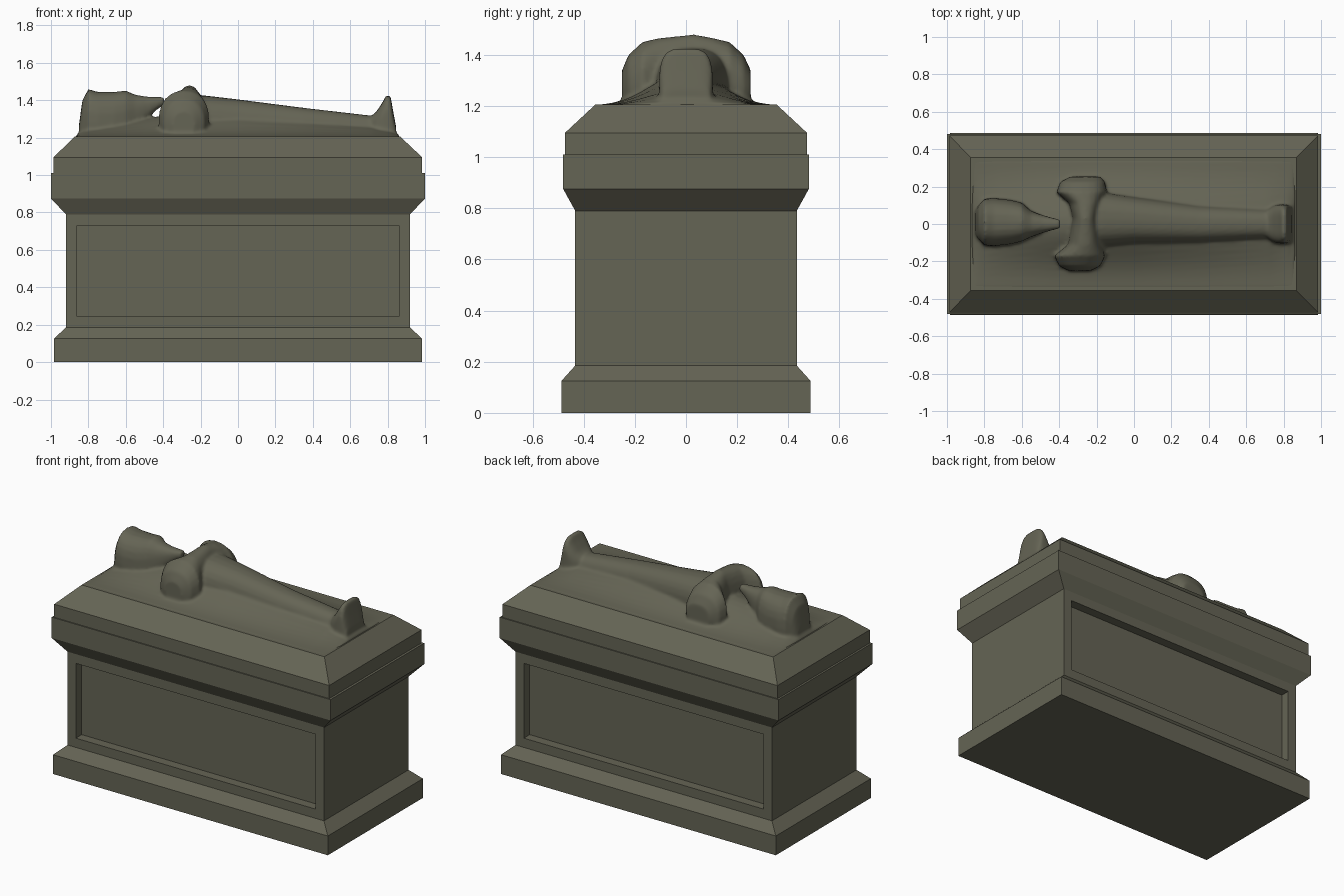
import bpy, bmesh, math
from mathutils import Vector

stone = bpy.data.materials.new("dark_olive_stone")
stone.diffuse_color = (0.13, 0.128, 0.09, 1)


def make_object(name, bm):
    bmesh.ops.recalc_face_normals(bm, faces=bm.faces[:])
    me = bpy.data.meshes.new(name)
    bm.to_mesh(me)
    bm.free()
    me.materials.append(stone)
    ob = bpy.data.objects.new(name, me)
    bpy.context.collection.objects.link(ob)
    return ob


def loft(bm, rings):
    """Skin closed rings of equal length and cap both ends."""
    vs = [[bm.verts.new(p) for p in r] for r in rings]
    n = len(vs[0])
    for a, b in zip(vs, vs[1:]):
        for i in range(n):
            j = (i + 1) % n
            bm.faces.new((a[i], a[j], b[j], b[i]))
    bm.faces.new(vs[0][::-1])
    bm.faces.new(vs[-1])


def rect(x0, x1, hy, z):
    return [(x0, -hy, z), (x1, -hy, z), (x1, hy, z), (x0, hy, z)]


def oval(s, c, w, zb, zt, power=0.8, along_x=True, n=24):
    """Rounded section at station s, centred sideways on c."""
    ring = []
    for k in range(n):
        a = math.tau * k / n
        u, v = math.cos(a), math.sin(a)
        u = math.copysign(abs(u) ** power, u) * w + c
        z = (zb + zt) / 2 + math.copysign(abs(v) ** power, v) * (zt - zb) / 2
        ring.append((s, u, z) if along_x else (u, s, z))
    return ring


# Tomb chest: plinth, body and flared cornice
bm = bmesh.new()
loft(bm, [rect(-hx, hx, hy, z) for hx, hy, z in (
    (0.985, 0.487, 0), (0.985, 0.487, 0.125), (0.92, 0.433, 0.185),
    (0.92, 0.433, 0.79), (1.0, 0.48, 0.875), (1.0, 0.48, 1.01))])
bmesh.ops.recalc_face_normals(bm, faces=bm.faces[:])
# Sunken panels on both long sides
sides = [f for f in bm.faces if abs(f.normal.y) > 0.99
         and 0.3 < f.calc_center_median().z < 0.7]
bmesh.ops.inset_individual(bm, faces=sides, thickness=0.085, depth=0)
bmesh.ops.inset_individual(bm, faces=sides, thickness=0.0002, depth=-0.06)
make_object("tomb_chest", bm)

# Lid with sloping edges
bm = bmesh.new()
loft(bm, [rect(-0.987, 0.985, 0.473, 1.01), rect(-0.987, 0.985, 0.473, 1.095),
          rect(-0.873, 0.868, 0.355, 1.205)])
make_object("lid", bm)

# Reclining figure: overlapping volumes fused into one smooth carving
bm = bmesh.new()

# cloth spread over the lid
cloth = []
for x, h in ((-0.868, 0.005), (-0.82, 0.04), (-0.7, 0.07), (-0.5, 0.1),
             (-0.25, 0.13), (0.0, 0.125), (0.35, 0.095), (0.72, 0.06),
             (0.82, 0.035), (0.862, 0.01)):
    ys = [0.35 * (i / 10 - 1) for i in range(21)]
    cloth.append([(x, y, 1.205 + h * math.exp(-(y / 0.19) ** 2) * (1 - (y / 0.35) ** 4))
                  for y in ys] + [(x, 0.35, 1.15), (x, -0.35, 1.15)])
loft(bm, cloth)

# head tapering into the pointed beard
loft(bm, [oval(*s) for s in (
    (-0.85, 0.01, 0.07, 1.1, 1.27), (-0.832, 0.01, 0.09, 1.1, 1.40),
    (-0.80, 0.01, 0.125, 1.1, 1.46), (-0.75, 0.01, 0.13, 1.1, 1.445),
    (-0.66, 0.01, 0.12, 1.1, 1.445), (-0.60, 0.01, 0.105, 1.12, 1.452),
    (-0.55, 0.0, 0.07, 1.2, 1.43), (-0.49, 0.0, 0.048, 1.29, 1.42),
    (-0.44, 0.0, 0.034, 1.345, 1.418), (-0.395, 0.0, 0.024, 1.375, 1.418))])

# folded arms, lofted across the body
loft(bm, [oval(*s, 0.85, False) for s in (
    (-0.25, -0.29, 0.06, 1.2, 1.34), (-0.225, -0.29, 0.11, 1.15, 1.40),
    (-0.17, -0.29, 0.138, 1.12, 1.45), (-0.11, -0.265, 0.09, 1.12, 1.465),
    (0.03, -0.26, 0.068, 1.12, 1.48), (0.11, -0.26, 0.088, 1.12, 1.465),
    (0.17, -0.28, 0.135, 1.12, 1.45), (0.225, -0.275, 0.12, 1.15, 1.40),
    (0.253, -0.26, 0.08, 1.2, 1.34))])

# legs under the cloth
loft(bm, [oval(*s) for s in (
    (-0.28, 0.02, 0.17, 1.1, 1.43), (-0.17, 0.025, 0.145, 1.1, 1.425),
    (0.0, 0.02, 0.125, 1.1, 1.405), (0.35, 0.0, 0.10, 1.1, 1.36),
    (0.74, 0.0, 0.08, 1.1, 1.315))])

# upright feet
loft(bm, [oval(*s, 0.55) for s in (
    (0.70, 0, 0.07, 1.1, 1.30), (0.74, 0, 0.095, 1.1, 1.34),
    (0.77, 0, 0.105, 1.1, 1.385), (0.792, 0, 0.105, 1.1, 1.425),
    (0.815, 0, 0.105, 1.1, 1.425), (0.83, 0, 0.10, 1.1, 1.34),
    (0.845, 0, 0.10, 1.1, 1.26))])

figure = make_object("reclining_figure", bm)
fuse = figure.modifiers.new("fuse", 'REMESH')
fuse.mode = 'VOXEL'
fuse.voxel_size = 0.01
fuse.use_smooth_shade = True
soften = figure.modifiers.new("soften", 'SMOOTH')
soften.factor = 0.5
soften.iterations = 5
